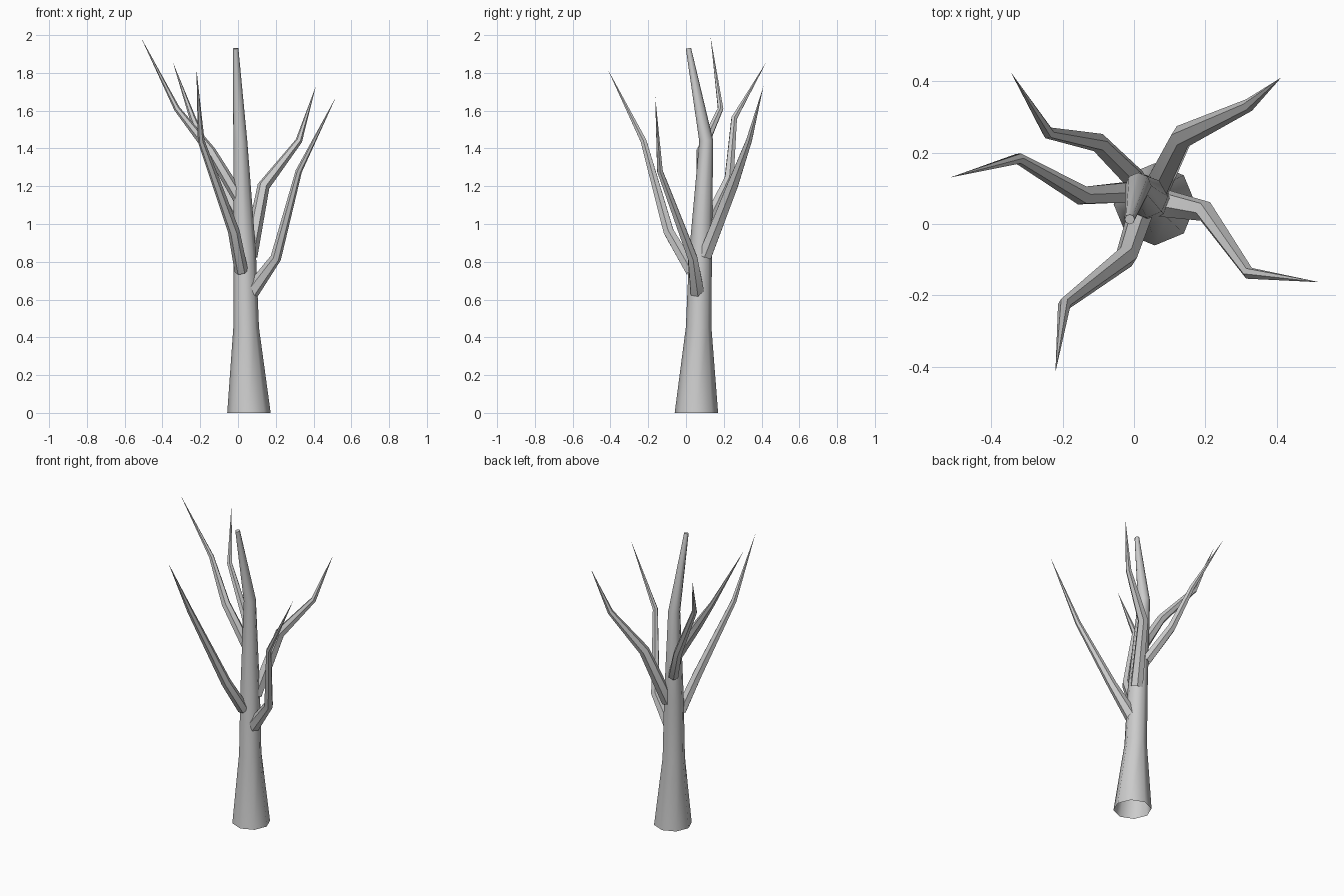
import bpy, bmesh, math
from mathutils import Vector

if "Cube" in bpy.data.objects:
    bpy.data.objects.remove(bpy.data.objects["Cube"])

bark = bpy.data.materials.new("grey bark")
bark.diffuse_color = (0.6, 0.6, 0.6, 1)
bark.use_nodes = True
bark.node_tree.nodes["Principled BSDF"].inputs["Base Color"].default_value = bark.diffuse_color


def limb(name, rings, sides=8, level=False, cap_end=False):
    """Tapered tube through (x, y, z, radius) rings; radius 0 makes a point."""
    bm = bmesh.new()
    pts = [Vector(r[:3]) for r in rings]
    loops = []
    for i, p in enumerate(pts):
        r = rings[i][3]
        if r == 0:
            loops.append([bm.verts.new(p)])
            continue
        before = (p - pts[i - 1]).normalized() if i else Vector()
        after = (pts[i + 1] - p).normalized() if i < len(pts) - 1 else Vector()
        axis = Vector((0, 0, 1)) if level and i == 0 else (before + after).normalized()
        u = (Vector((1, 0, 0)) - axis * axis.x).normalized()
        v = axis.cross(u)
        ring = []
        for k in range(sides):
            a = 2 * math.pi * k / sides
            ring.append(bm.verts.new(p + r * (u * math.cos(a) + v * math.sin(a))))
        loops.append(ring)
    for a, b in zip(loops, loops[1:]):
        for k in range(sides):
            n = (k + 1) % sides
            if len(b) == 1:
                bm.faces.new((a[k], a[n], b[0]))
            else:
                bm.faces.new((a[k], a[n], b[n], b[k]))
    if cap_end:
        bm.faces.new(loops[-1])
    me = bpy.data.meshes.new(name)
    bm.to_mesh(me)
    bm.free()
    me.materials.append(bark)
    ob = bpy.data.objects.new(name, me)
    bpy.context.collection.objects.link(ob)
    bpy.ops.object.select_all(action='DESELECT')
    ob.select_set(True)
    bpy.context.view_layer.objects.active = ob
    bpy.ops.object.shade_smooth_by_angle(angle=math.radians(50))


# Trunk: flared open foot, leaning blunt top
limb("trunk", [(0.058, 0.055, 0, 0.115), (0.043, 0.067, 0.45, 0.068),
               (0.035, 0.077, 0.85, 0.060), (0.012, 0.107, 1.44, 0.037),
               (-0.012, 0.013, 1.93, 0.014)], level=True, cap_end=True)

# Branches: base, elbow, second bend, pointed tip
branches = {
    "right_branch": [(0.07, 0.06, 0.64, 0.042), (0.2, 0.035, 0.82, 0.029),
                     (0.322, -0.138, 1.28, 0.017), (0.52, -0.163, 1.675, 0)],
    "front_branch": [(0.018, 0.03, 0.75, 0.036), (-0.022, -0.092, 0.96, 0.031),
                     (-0.195, -0.225, 1.44, 0.018), (-0.22, -0.415, 1.82, 0)],
    "back_right_branch": [(0.063, 0.1, 0.83, 0.040), (0.135, 0.245, 1.2, 0.033),
                          (0.322, 0.333, 1.44, 0.018), (0.412, 0.41, 1.73, 0)],
    "back_left_branch": [(0.008, 0.12, 1.02, 0.033), (-0.1, 0.228, 1.24, 0.027),
                         (-0.24, 0.255, 1.56, 0.017), (-0.345, 0.425, 1.857, 0)],
    "left_branch": [(0.01, 0.09, 1.13, 0.034), (-0.145, 0.08, 1.385, 0.028),
                    (-0.323, 0.183, 1.61, 0.016), (-0.515, 0.13, 1.99, 0)],
}
for name, rings in branches.items():
    limb(name, rings, sides=6)
